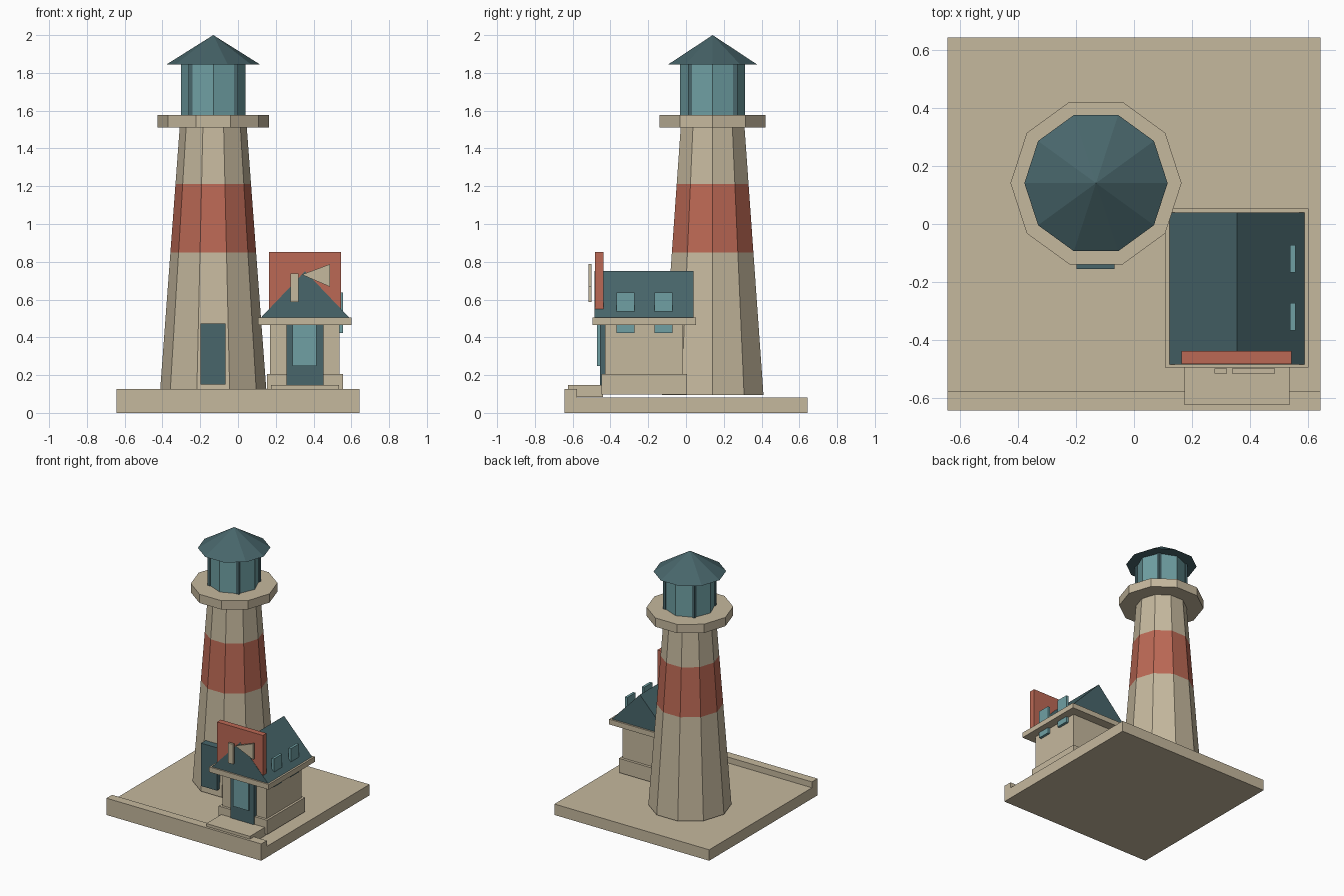
import bpy
import bmesh
from math import cos, sin, pi

cube = bpy.data.objects.get("Cube")
if cube:
    bpy.data.objects.remove(cube, do_unlink=True)


def material(name, colour):
    m = bpy.data.materials.new(name)
    m.use_nodes = True
    rgba = (*colour, 1)
    m.diffuse_color = rgba
    m.node_tree.nodes["Principled BSDF"].inputs["Base Color"].default_value = rgba
    return m


STONE = material("sandstone", (0.56, 0.48, 0.34))
RED = material("brick red", (0.50, 0.14, 0.09))
SLATE = material("dark teal", (0.065, 0.133, 0.147))
GLASS = material("glass teal", (0.16, 0.35, 0.37))


def finish(name, bm, *mats):
    bmesh.ops.recalc_face_normals(bm, faces=bm.faces)
    mesh = bpy.data.meshes.new(name)
    bm.to_mesh(mesh)
    bm.free()
    for m in mats:
        mesh.materials.append(m)
    obj = bpy.data.objects.new(name, mesh)
    bpy.context.collection.objects.link(obj)
    return obj


def box(name, mat, x, y, z):
    """Box from its (low, high) range on each axis."""
    bm = bmesh.new()
    bmesh.ops.create_cube(bm, size=1)
    for v in bm.verts:
        v.co = [r[0] if c < 0 else r[1] for c, r in zip(v.co, (x, y, z))]
    return finish(name, bm, mat)


def prism(name, mat, outline, y):
    """Extrude an x-z outline along y."""
    bm = bmesh.new()
    face = bm.faces.new([bm.verts.new((px, y[0], pz)) for px, pz in outline])
    out = bmesh.ops.extrude_face_region(bm, geom=[face])["geom"]
    for v in out:
        if isinstance(v, bmesh.types.BMVert):
            v.co.y = y[1]
    return finish(name, bm, mat)


TX, TY = -0.131, 0.141  # tower axis


def tower_part(name, mats, profile, sides):
    """Stack polygon rings given as (radius, height) around the tower axis."""
    bm = bmesh.new()
    rings = []
    for r, z in profile:
        count = sides if r > 0 else 1
        rings.append([bm.verts.new((TX + r * cos(2 * pi * i / sides),
                                    TY + r * sin(2 * pi * i / sides), z))
                      for i in range(count)])
    for a, b in zip(rings, rings[1:]):
        for i in range(sides):
            j = (i + 1) % sides
            if len(b) == 1:
                bm.faces.new((a[i], a[j], b[0]))
            else:
                bm.faces.new((a[i], a[j], b[j], b[i]))
    for ring in (rings[0], rings[-1]):
        if len(ring) > 1:
            bm.faces.new(ring)
    return finish(name, bm, *mats)


# Ground slab with a raised front curb
box("ground_slab", STONE, (-0.643, 0.643), (-0.643, 0.643), (0, 0.082))
box("front_curb", STONE, (-0.643, 0.643), (-0.643, -0.577), (0, 0.126))

# Tapered tower with a red band
BOTTOM, TOP = (0.283, 0.095), (0.177, 1.52)
BAND = (0.85, 1.213)


def taper(z):
    t = (z - BOTTOM[1]) / (TOP[1] - BOTTOM[1])
    return BOTTOM[0] + t * (TOP[0] - BOTTOM[0]), z


shaft = tower_part("tower_shaft", (STONE, RED),
                   [BOTTOM, taper(BAND[0]), taper(BAND[1]), TOP], 10)
for f in shaft.data.polygons:
    if BAND[0] < f.center.z < BAND[1]:
        f.material_index = 1

box("tower_door", SLATE, (-0.198, -0.067), (-0.155, -0.10), (0.15, 0.472))

# Gallery, lantern room and roof
tower_part("gallery", [STONE], [(0.295, 1.512), (0.295, 1.578)], 10)
tower_part("lantern_glass", [GLASS], [(0.172, 1.578), (0.172, 1.847)], 8)
for side, sx in (("left", 1), ("right", -1)):
    for end, sy in (("front", -1), ("back", 1)):
        px, py, h = TX + sx * 0.12, TY + sy * 0.12, 0.011
        box(f"lantern_post_{end}_{side}", SLATE,
            (px - h, px + h), (py - h, py + h), (1.578, 1.847))
tower_part("lantern_roof", [SLATE], [(0.247, 1.845), (0, 2.0)], 10)

# House walls, plinth and eaves
box("house_plinth", STONE, (0.153, 0.555), (-0.447, 0.004), (0.098, 0.205))
box("house_walls", STONE, (0.17, 0.538), (-0.428, -0.016), (0.098, 0.48))
box("house_eaves", STONE, (0.107, 0.602), (-0.495, 0.053), (0.466, 0.505))
box("house_step", STONE, (0.174, 0.536), (-0.624, -0.44), (0.083, 0.147))

# Gabled roof
prism("house_roof", SLATE, [(0.122, 0.505), (0.588, 0.505), (0.355, 0.75)],
      (-0.484, 0.04))

# House door with glass panel
box("house_door", SLATE, (0.257, 0.452), (-0.455, -0.42), (0.115, 0.48))
box("house_door_glass", GLASS, (0.288, 0.416), (-0.47, -0.45), (0.248, 0.48))

# Tall side windows passing through the eaves
for name, y in (("front", -0.320), ("back", -0.120)):
    box(f"side_window_{name}", GLASS, (0.538, 0.557),
        (y - 0.048, y + 0.048), (0.424, 0.637))

# Sign board with two raised shapes
box("sign_board", RED, (0.164, 0.544), (-0.482, -0.438), (0.55, 0.853))
box("sign_bar", STONE, (0.278, 0.32), (-0.515, -0.499), (0.588, 0.738))
prism("sign_wedge", STONE, [(0.338, 0.732), (0.486, 0.668), (0.486, 0.787)],
      (-0.515, -0.499))
